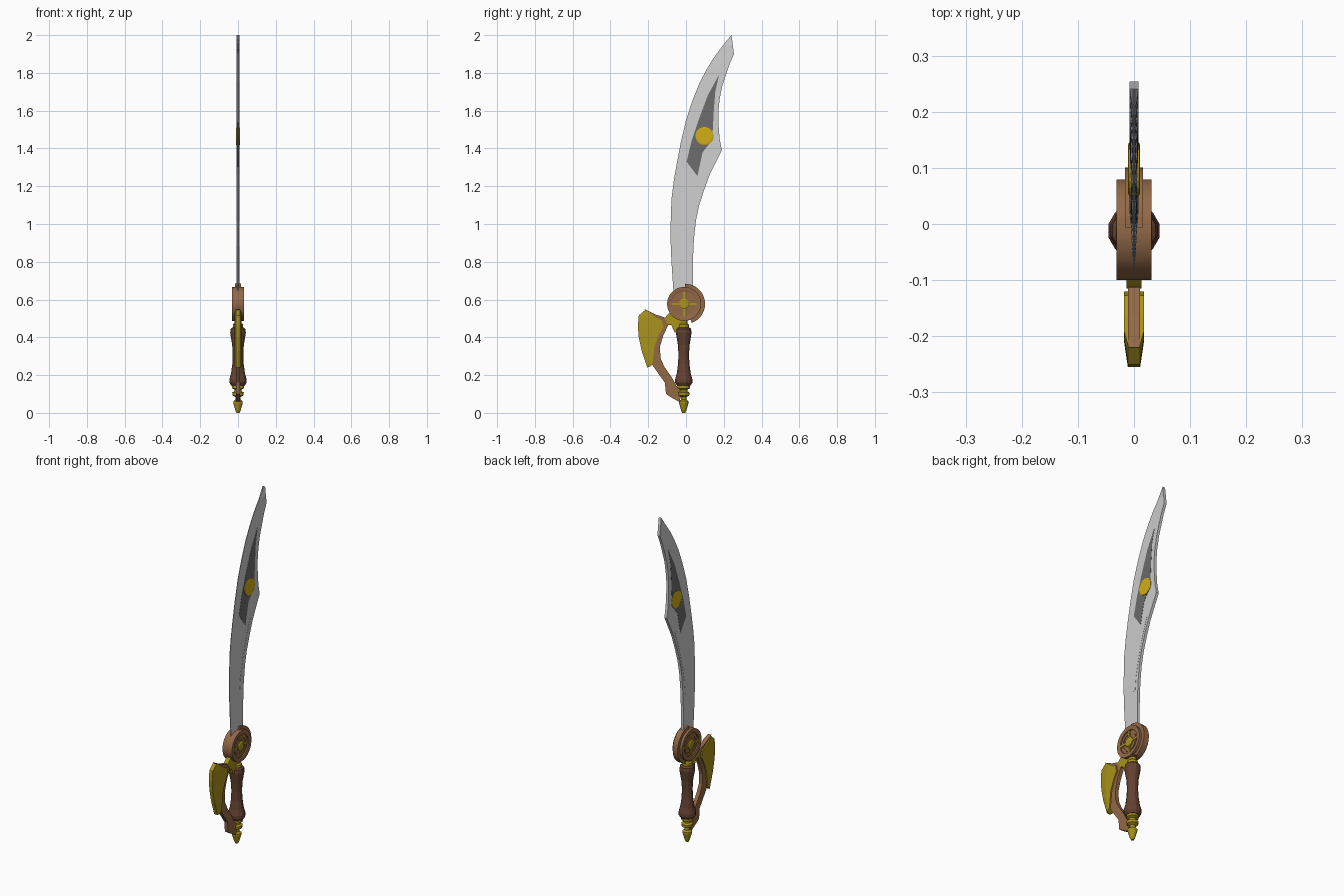
import bpy, bmesh, math
from mathutils import Vector

if "Cube" in bpy.data.objects:
    bpy.data.objects.remove(bpy.data.objects["Cube"])


def mat(name, r, g, b):
    m = bpy.data.materials.new(name)
    m.diffuse_color = (r, g, b, 1)
    m.use_nodes = True
    m.node_tree.nodes["Principled BSDF"].inputs["Base Color"].default_value = m.diffuse_color
    return m


STEEL = mat("pale steel", 0.62, 0.62, 0.62)
DARK = mat("dark steel", 0.15, 0.15, 0.15)
BRASS = mat("old brass", 0.40, 0.29, 0.010)
GOLD = mat("bright gold", 0.64, 0.42, 0.008)
BRONZE = mat("bronze brown", 0.29, 0.14, 0.062)
WOOD = mat("dark wood", 0.13, 0.055, 0.032)


def finish(name, bm, m, smooth=None):
    bmesh.ops.remove_doubles(bm, verts=bm.verts, dist=1e-5)
    bmesh.ops.recalc_face_normals(bm, faces=bm.faces)
    me = bpy.data.meshes.new(name)
    bm.to_mesh(me)
    bm.free()
    me.materials.append(m)
    ob = bpy.data.objects.new(name, me)
    bpy.context.collection.objects.link(ob)
    if smooth:
        bpy.context.view_layer.objects.active = ob
        ob.select_set(True)
        bpy.ops.object.shade_smooth_by_angle(angle=math.radians(smooth))
        ob.select_set(False)
    return ob


def strip(name, rows, m):
    """Solid symmetric in x; rows of (y, z, half thickness)."""
    bm = bmesh.new()
    R, C = len(rows), len(rows[0])
    g = [[[bm.verts.new((s * t, y, z)) for y, z, t in row] for row in rows] for s in (1, -1)]
    for s in g:
        for i in range(R - 1):
            for j in range(C - 1):
                bm.faces.new((s[i][j], s[i + 1][j], s[i + 1][j + 1], s[i][j + 1]))
    loop = ([(0, j) for j in range(C)] + [(i, C - 1) for i in range(1, R)]
            + [(R - 1, j) for j in range(C - 2, -1, -1)] + [(i, 0) for i in range(R - 2, 0, -1)])
    for (a, b), (c, d) in zip(loop, loop[1:] + loop[:1]):
        bm.faces.new((g[0][a][b], g[0][c][d], g[1][c][d], g[1][a][b]))
    return finish(name, bm, m)


def lathe(name, prof, centre, axis, n, m, closed=False, smooth=None):
    """Revolve (radius, offset) points around the x or z axis."""
    bm = bmesh.new()
    c = Vector(centre)
    rings = []
    for r, t in prof:
        ring = []
        for k in range(n):
            a = 2 * math.pi * (k + 0.5) / n
            u, v = r * math.cos(a), r * math.sin(a)
            ring.append(bm.verts.new(c + Vector((t, u, v) if axis == 'x' else (u, v, t))))
        rings.append(ring)
    pairs = list(zip(rings, rings[1:]))
    if closed:
        pairs.append((rings[-1], rings[0]))
    else:
        bm.faces.new(rings[0])
        bm.faces.new(rings[-1])
    for p, q in pairs:
        for k in range(n):
            bm.faces.new((p[k], p[(k + 1) % n], q[(k + 1) % n], q[k]))
    return finish(name, bm, m, smooth)


def at(curve, z):
    """y on a (y, z) polyline with rising z."""
    for (y0, z0), (y1, z1) in zip(curve, curve[1:]):
        if z <= z1:
            return y0 + (y1 - y0) * (z - z0) / (z1 - z0)
    return curve[-1][0]


# Blade: thin cutting edge on -y, thick spine on +y
edge = [(-.06, .58), (-.067, .65), (-.077, .80), (-.083, .945), (-.077, 1.13), (-.066, 1.22), (-.05, 1.315),
        (-.028, 1.43), (.0, 1.55), (.033, 1.65), (.073, 1.75), (.110, 1.82), (.150, 1.885), (.195, 1.945), (.24, 2.0)]
spine = [(.036, .58), (.036, .68), (.037, .82), (.042, .92), (.053, 1.02), (.07, 1.10), (.096, 1.18), (.125, 1.26),
         (.157, 1.325), (.19, 1.39), (.178, 1.45), (.172, 1.53), (.172, 1.60), (.178, 1.66), (.192, 1.73),
         (.212, 1.79), (.230, 1.845), (.254, 1.90), (.241, 2.0)]


def thick(y, z):
    a, b = at(edge, z), at(spine, z)
    f = (y - a) / max(b - a, 1e-4)
    return .0015 + .0065 * min(max(f, 0), 1)


levels = sorted({z for _, z in edge + spine})
strip("blade", [[(at(edge, z), z, .0015), (at(spine, z), z, .008)] for z in levels], STEEL)


def inlay(name, left, right, m, lift):
    zs = sorted({z for _, z in left + right})
    strip(name, [[(y, z, thick(y, z) + lift) for y in (at(left, z), at(right, z))] for z in zs], m)


# Dark panel and raised rib on both blade faces
inlay("blade_panel", [(.059, 1.256), (.003, 1.33), (.030, 1.44), (.07, 1.56), (.115, 1.68), (.172, 1.785)],
      [(.061, 1.256), (.088, 1.38), (.128, 1.43), (.142, 1.50), (.147, 1.60), (.155, 1.70), (.174, 1.785)],
      DARK, .001)
rib = [(.012, .88), (.020, .96), (.040, 1.05), (.062, 1.14), (.085, 1.21), (.108, 1.28)]
inlay("blade_rib", [(y - .008, z) for y, z in rib], [(y + .006, z) for y, z in rib], STEEL, .001)

# Round gold stud through the blade
lathe("blade_stud", [(.042, -.011), (.048, -.009), (.048, .009), (.042, .011)], (0, .098, 1.465), 'x', 20, GOLD)

# Round guard with recessed face, cross and hub
GC = (0, -.01, .577)
lathe("guard_ring", [(.066, -.029), (.070, -.031), (.09, -.031), (.09, .031), (.070, .031), (.066, .029)],
      GC, 'x', 32, BRONZE, closed=True, smooth=30)
lathe("guard_face", [(.067, -.022), (.067, .022)], GC, 'x', 32, BRONZE)
lathe("guard_inner_rim", [(.046, -.026), (.054, -.026), (.054, .026), (.046, .026)],
      GC, 'x', 32, BRONZE, closed=True, smooth=30)
lathe("guard_hub", [(.022, -.032), (.028, -.028), (.028, .028), (.022, .032)], GC, 'x', 16, BRASS)
for name, hy, hz in (("guard_cross_flat", .066, .006), ("guard_cross_upright", .006, .066)):
    strip(name, [[(GC[1] + sy * hy, GC[2] + sz * hz, .027) for sy in (-1, 1)] for sz in (-1, 1)], BRASS)
arc = [math.radians(a) for a in range(-70, 91, 10)]
strip("guard_back_plate", [[(-.006 + r * math.cos(a), .577 + r * math.sin(a), .016) for r in (.07, .107)]
                           for a in arc], BRONZE)

# Grip, collar and pommel
HC = (0, -.012, 0)
lathe("grip", [(.036, .143), (.047, .160), (.047, .178), (.038, .21), (.031, .26), (.029, .31), (.032, .36),
               (.039, .40), (.043, .425), (.040, .445), (.030, .453)], HC, 'z', 12, WOOD)
lathe("collar", [(.028, .45), (.028, .468), (.020, .475), (.020, .50)], HC, 'z', 12, BRASS)
lathe("pommel", [(.008, 0), (.014, .012), (.026, .052), (.026, .062), (.015, .070), (.015, .084), (.030, .092),
                 (.032, .108), (.020, .115), (.020, .124), (.033, .130), (.033, .145)], HC, 'z', 12, BRASS)

# Knuckle bow: bronze band, brass shell and brass bracket
band = [(-.22, .55, -.20, .52), (-.165, .522, -.165, .49), (-.113, .505, -.14, .47), (-.092, .47, -.14, .45),
        (-.12, .41, -.16, .40), (-.138, .35, -.18, .35), (-.135, .29, -.19, .27), (-.115, .245, -.165, .235),
        (-.077, .19, -.112, .16), (-.048, .14, -.106, .10), (-.03, .12, -.075, .08), (-.02, .11, -.035, .058)]
strip("knuckle_band", [[(a, b, .011), (c, d, .011)] for a, b, c, d in band], BRONZE)
shell = [(-.215, .546, -.19, .53, -.165, .510), (-.25, .515, -.19, .505, -.127, .490),
         (-.255, .46, -.205, .455, -.120, .455), (-.25, .40, -.208, .40, -.145, .410),
         (-.235, .33, -.207, .33, -.167, .350), (-.205, .24, -.19, .245, -.177, .260)]
strip("knuckle_shell", [[(a, b, .011), (c, d, .018), (e, f, .018)] for a, b, c, d, e, f in shell], BRASS)
bracket = [(-.115, .50, -.092, .465), (-.075, .545, -.078, .465), (-.045, .52, -.06, .425), (-.01, .50, -.02, .44)]
strip("bow_bracket", [[(a, b, .013), (c, d, .013)] for a, b, c, d in bracket], BRASS)
